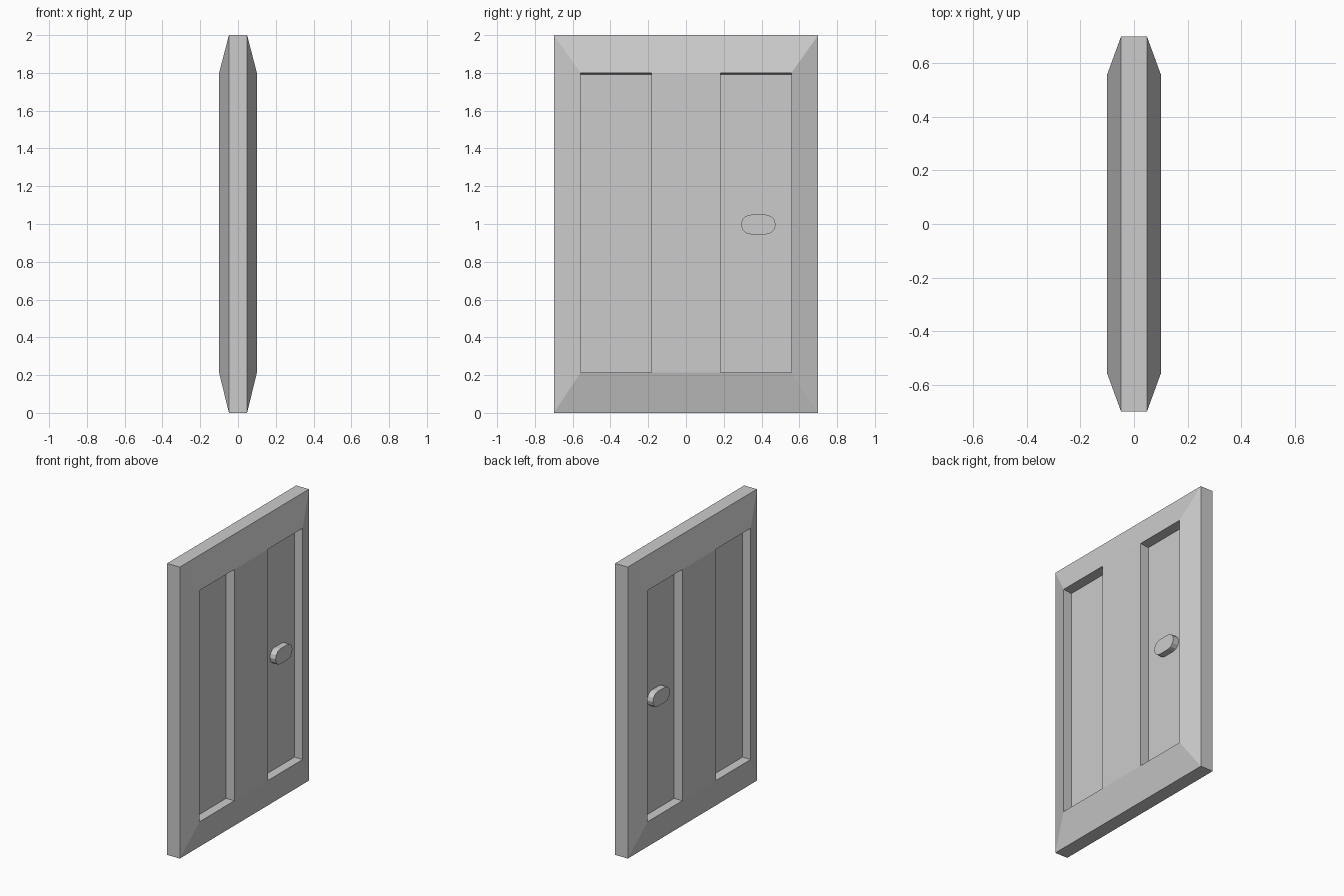
import bpy, bmesh, math

if "Cube" in bpy.data.objects:
    bpy.data.objects.remove(bpy.data.objects["Cube"])

W, H = 0.70, 2.0                  # half width, height
EDGE, FACE, FLOOR = 0.048, 0.10, 0.038   # half depths: rim, raised face, panel floor
YS = [-0.558, -0.183, 0.183, 0.558]      # panel divisions across the width
Z0, Z1 = 0.213, 1.80


def finish(bm, name):
    bmesh.ops.remove_doubles(bm, verts=bm.verts, dist=1e-5)
    bmesh.ops.recalc_face_normals(bm, faces=bm.faces)
    me = bpy.data.meshes.new(name)
    bm.to_mesh(me)
    bm.free()
    ob = bpy.data.objects.new(name, me)
    bpy.context.collection.objects.link(ob)
    return ob


# Door slab: rim, sloped border, middle stile and two recessed panels per side
bm = bmesh.new()
for s in (1, -1):
    def ring(x, y0, y1, z0, z1):
        return [bm.verts.new((s * x, y, z)) for y, z in
                ((y0, z0), (y1, z0), (y1, z1), (y0, z1))]

    def bridge(a, b):
        for i in range(4):
            j = (i + 1) % 4
            bm.faces.new((a[i], a[j], b[j], b[i]))

    outer = ring(EDGE, -W, W, 0, H)
    bridge(ring(0, -W, W, 0, H), outer)
    low = [bm.verts.new((s * FACE, y, Z0)) for y in YS]
    top = [bm.verts.new((s * FACE, y, Z1)) for y in YS]
    o = outer
    bm.faces.new([o[0], o[1]] + low[::-1])
    bm.faces.new([o[3], o[2]] + top[::-1])
    bm.faces.new((o[0], low[0], top[0], o[3]))
    bm.faces.new((o[1], low[3], top[3], o[2]))
    bm.faces.new((low[1], low[2], top[2], top[1]))
    for i in (0, 2):
        rim = [low[i], low[i + 1], top[i + 1], top[i]]
        floor = ring(FLOOR, YS[i], YS[i + 1], Z0, Z1 - 0.008)
        bridge(rim, floor)
        bm.faces.new(floor)
finish(bm, "door_slab")

# Pill-shaped handles on both sides
R, HALF, CY, CZ, N = 0.052, 0.040, 0.383, 0.997, 6
for s, side in ((1, "right"), (-1, "left")):
    bm = bmesh.new()
    pts = []
    for end in (0, 1):
        for k in range(N + 1):
            a = -math.pi / 2 + math.pi * (k / N + end)
            pts.append((CY + (HALF if end == 0 else -HALF) + R * math.cos(a),
                        CZ + R * math.sin(a)))
    base = bm.faces.new([bm.verts.new((s * (FLOOR - 0.01), y, z)) for y, z in pts])
    ext = bmesh.ops.extrude_face_region(bm, geom=[base], use_keep_orig=True)
    for v in ext["geom"]:
        if isinstance(v, bmesh.types.BMVert):
            v.co.x = s * 0.081
    finish(bm, "handle_" + side)
